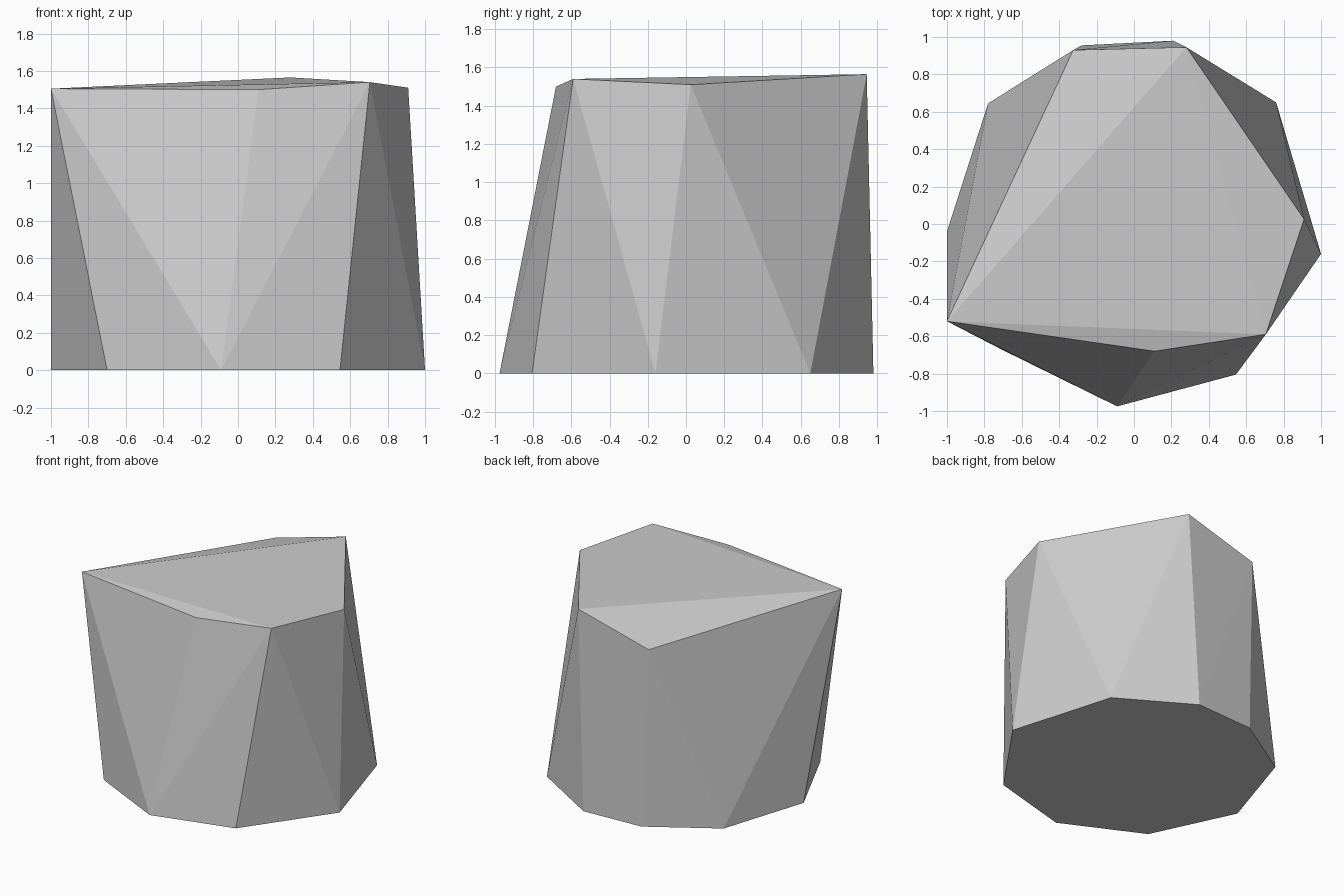
import bpy
import bmesh

cube = bpy.data.objects.get("Cube")
if cube:
    bpy.data.objects.remove(cube, do_unlink=True)

# Single stone grey
stone = bpy.data.materials.new("stone_grey")
stone.use_nodes = True
grey = (0.6, 0.6, 0.6, 1.0)
stone.diffuse_color = grey
stone.node_tree.nodes["Principled BSDF"].inputs["Base Color"].default_value = grey

# Uneven nine-sided foot outline and six-cornered sloping crown
foot = [(-0.09, -0.975), (0.545, -0.805), (1, -0.16), (0.76, 0.65), (0.21, 0.98),
        (-0.28, 0.955), (-0.78, 0.645), (-1, -0.04), (-0.70, -0.675)]
crown = [(-1, -0.52, 1.505), (0.11, -0.68, 1.5), (0.705, -0.59, 1.54),
         (0.91, 0.025, 1.51), (0.28, 0.945, 1.565), (-0.325, 0.93, 1.4)]

# Wrap the two rings in a convex faceted skin
bm = bmesh.new()
for x, y in foot:
    bm.verts.new((x, y, 0))
for corner in crown:
    bm.verts.new(corner)
bmesh.ops.convex_hull(bm, input=bm.verts[:])

# Merge the flat underside into one face
base = [f for f in bm.faces if all(v.co.z < 0.001 for v in f.verts)]
bmesh.ops.dissolve_faces(bm, faces=base)
bmesh.ops.recalc_face_normals(bm, faces=bm.faces[:])

mesh = bpy.data.meshes.new("rock_block")
bm.to_mesh(mesh)
bm.free()
mesh.materials.append(stone)
rock = bpy.data.objects.new("rock_block", mesh)
bpy.context.collection.objects.link(rock)
